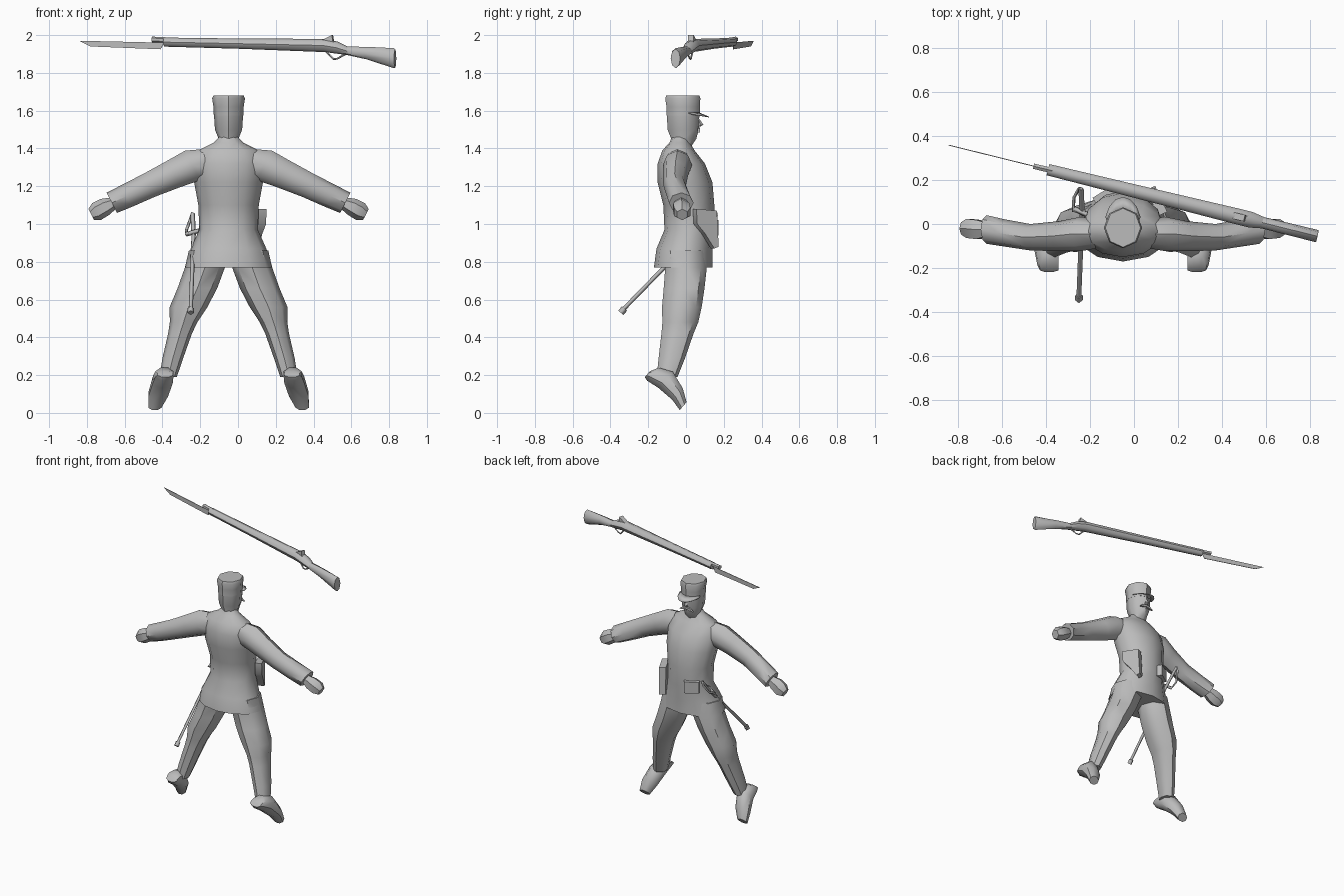
import bpy, bmesh, math
from mathutils import Vector, Matrix

grey = bpy.data.materials.new("plain_grey")
grey.diffuse_color = (0.5, 0.5, 0.5, 1)
BODY_X = -0.05   # centre line of the figure


def finish(name, bm, x=0.0, mirror=False, angle=45):
    bmesh.ops.recalc_face_normals(bm, faces=bm.faces)
    me = bpy.data.meshes.new(name)
    bm.to_mesh(me)
    bm.free()
    me.materials.append(grey)
    for p in me.polygons:
        p.use_smooth = True
    me.set_sharp_from_angle(angle=math.radians(angle))
    ob = bpy.data.objects.new(name, me)
    ob.location.x = x
    bpy.context.collection.objects.link(ob)
    if mirror:
        ob.modifiers.new("mirror", 'MIRROR').use_mirror_merge = False
    return ob


def loft(name, rings, u=(1, 0, 0), v=(0, 1, 0), n=10, turn=0.0, **kw):
    """Skin elliptical rings (x, y, z, radius_u, radius_v), capped at both ends."""
    bm = bmesh.new()
    u, v = Vector(u), Vector(v)
    rows = []
    for x, y, z, ru, rv in rings:
        row = []
        for i in range(n):
            a = math.tau * i / n + turn
            row.append(bm.verts.new(Vector((x, y, z)) + u * ru * math.cos(a) + v * rv * math.sin(a)))
        rows.append(row)
    for a, b in zip(rows, rows[1:]):
        for i in range(n):
            j = (i + 1) % n
            bm.faces.new((a[i], a[j], b[j], b[i]))
    bm.faces.new(rows[0])
    bm.faces.new(rows[-1])
    return finish(name, bm, **kw)


def plate(name, pts, depth, frame, **kw):
    """Extrude a 2D outline (local x, z) by depth along local y, then place it."""
    bm = bmesh.new()
    f = bm.faces.new([bm.verts.new((x, -depth / 2, z)) for x, z in pts])
    r = bmesh.ops.extrude_face_region(bm, geom=[f])
    bmesh.ops.translate(bm, vec=(0, depth, 0),
                        verts=[g for g in r["geom"] if isinstance(g, bmesh.types.BMVert)])
    bm.transform(frame)
    return finish(name, bm, **kw)


def rod(name, path, r, n=5, closed=False):
    cu = bpy.data.curves.new(name, 'CURVE')
    cu.dimensions = '3D'
    cu.bevel_depth = r
    cu.bevel_resolution = 0
    cu.use_fill_caps = True
    sp = cu.splines.new('POLY')
    sp.points.add(len(path) - 1)
    for p, c in zip(sp.points, path):
        p.co = (*c, 1)
    sp.use_cyclic_u = closed
    cu.materials.append(grey)
    ob = bpy.data.objects.new(name, cu)
    bpy.context.collection.objects.link(ob)
    return ob


# Tunic with flared skirt
loft("tunic", [(0, y, z, rx, ry) for z, y, rx, ry in (
    (0.77, -0.015, 0.23, 0.155), (0.87, -0.008, 0.20, 0.148), (0.97, 0.018, 0.155, 0.132),
    (1.10, 0.015, 0.16, 0.135), (1.22, -0.005, 0.182, 0.145), (1.32, -0.025, 0.19, 0.125),
    (1.39, -0.04, 0.16, 0.085), (1.43, -0.033, 0.08, 0.055), (1.46, -0.03, 0.05, 0.045))],
    n=12, x=BODY_X)

# Head, cap, visor, nose and moustache
loft("head", [(0, y, z, rx, ry) for z, y, rx, ry in (
    (1.40, -0.03, 0.055, 0.05), (1.45, -0.012, 0.052, 0.066), (1.50, -0.015, 0.072, 0.083),
    (1.59, -0.015, 0.078, 0.086))], n=8, x=BODY_X)
loft("cap", [(0, -0.015, 1.575, 0.078, 0.088), (0, -0.015, 1.62, 0.08, 0.088),
             (0, -0.017, 1.665, 0.087, 0.093), (0, -0.017, 1.68, 0.08, 0.088)],
     n=8, x=BODY_X)
bm = bmesh.new()
inner, outer = [], []
for i in range(7):
    a = math.radians(20 + 140 * i / 6)
    inner.append(bm.verts.new((0.078 * math.cos(a), -0.015 + 0.085 * math.sin(a), 1.59)))
    outer.append(bm.verts.new((0.085 * math.cos(a), -0.015 + 0.138 * math.sin(a),
                               1.59 - 0.022 * math.sin(a))))
for i in range(6):
    bm.faces.new((inner[i], inner[i + 1], outer[i + 1], outer[i]))
visor = finish("cap_visor", bm, x=BODY_X)
visor.modifiers.new("thickness", 'SOLIDIFY').thickness = 0.004
loft("nose", [(0, 0.066, 1.555, 0.007, 0.006), (0, 0.076, 1.525, 0.014, 0.016),
              (0, 0.066, 1.515, 0.012, 0.008)], n=4, x=BODY_X)
plate("moustache", [(0, 1.51), (0.03, 1.505), (0.055, 1.485), (0.03, 1.488), (0, 1.495)],
      0.012, Matrix.Translation((0, 0.068, 0)), x=BODY_X, mirror=True)

# Sleeves and hands
tilt = math.radians(27)
arm_u = (math.sin(tilt), 0, math.cos(tilt))
loft("sleeve", [(0.09, -0.045, 1.335, 0.07, 0.06), (0.19, -0.045, 1.31, 0.088, 0.078),
                (0.29, -0.055, 1.265, 0.078, 0.068), (0.42, -0.06, 1.205, 0.068, 0.06),
                (0.54, -0.04, 1.148, 0.064, 0.062), (0.618, -0.025, 1.112, 0.06, 0.065)],
     u=arm_u, n=8, x=BODY_X, mirror=True)
loft("hand", [(0.60, -0.025, 1.115, 0.03, 0.03), (0.655, -0.025, 1.09, 0.048, 0.05),
              (0.70, -0.02, 1.065, 0.05, 0.05), (0.727, -0.02, 1.05, 0.033, 0.032)],
     u=arm_u, n=6, x=BODY_X, mirror=True)

# Breeches, lower legs and boots
loft("leg", [(0.11, -0.005, 0.86, 0.10, 0.11), (0.125, 0.0, 0.77, 0.106, 0.11),
             (0.165, -0.01, 0.66, 0.105, 0.108), (0.212, -0.022, 0.56, 0.10, 0.105),
             (0.238, -0.03, 0.48, 0.073, 0.095), (0.257, -0.045, 0.42, 0.063, 0.085),
             (0.295, -0.075, 0.29, 0.055, 0.07), (0.32, -0.10, 0.19, 0.046, 0.055)],
     n=8, x=BODY_X, mirror=True)
loft("boot", [(0.335, -0.205, 0.205, 0.045, 0.022), (0.34, -0.175, 0.205, 0.052, 0.05),
              (0.348, -0.108, 0.175, 0.057, 0.062), (0.372, -0.045, 0.10, 0.056, 0.045),
              (0.39, -0.015, 0.036, 0.038, 0.03)],
     v=(0, 0.66, 0.75), n=8, turn=math.pi / 8, x=BODY_X, mirror=True)

# Holster on one hip, pouch on the belly
plate("holster", [(-0.06, 1.08), (0.06, 1.07), (0.07, 0.88), (0.045, 0.87),
                  (-0.01, 0.95), (-0.055, 1.0)], 0.045,
      Matrix.Translation((0.105, 0.10, 0)) @ Matrix.Rotation(math.radians(115), 4, 'Z'))
plate("belt_pouch", [(-0.05, 0.94), (0.05, 0.94), (0.05, 1.02), (-0.05, 1.02)], 0.04,
      Matrix.Translation((-0.135, 0.128, 0)) @ Matrix.Rotation(math.radians(32), 4, 'Z'))

# Sabre: scabbard, tip, grip and hand guard
rod("scabbard", [(-0.235, 0.06, 0.95), (-0.25, -0.335, 0.545)], 0.011)
rod("scabbard_tip", [(-0.25, -0.325, 0.553), (-0.25, -0.345, 0.53)], 0.018)
rod("sabre_grip", [(-0.235, 0.05, 0.94), (-0.24, 0.16, 1.055)], 0.012)
rod("sabre_guard", [(-0.22, 0.055, 0.96), (-0.275, 0.06, 0.945), (-0.272, 0.12, 0.97),
                    (-0.25, 0.16, 1.03), (-0.24, 0.16, 1.06)], 0.008)
rod("sabre_crossguard", [(-0.205, 0.04, 0.965), (-0.275, 0.07, 0.945)], 0.012)

# Rifle: built along local x, then swung onto its diagonal line
swing = (Matrix.Translation((0, 0.15, 0)) @ Matrix.Rotation(-math.atan(0.247), 4, 'Z')
         @ Matrix.Scale(math.hypot(1, 0.247), 4, (1, 0, 0)))


def gun_loft(name, rings, n=8):
    ob = loft(name, [(x, 0, z, rz, ry) for x, z, rz, ry in rings],
              u=(0, 0, 1), v=(0, 1, 0), n=n)
    ob.data.transform(swing)


gun_loft("barrel_tip", [(-0.455, 1.977, 0.015, 0.014), (-0.37, 1.973, 0.015, 0.014)], 6)
gun_loft("forestock", [(-0.39, 1.963, 0.024, 0.026), (0.0, 1.955, 0.027, 0.03),
                       (0.46, 1.945, 0.035, 0.036), (0.53, 1.933, 0.032, 0.036),
                       (0.585, 1.915, 0.022, 0.026)])
gun_loft("butt", [(0.575, 1.917, 0.022, 0.026), (0.68, 1.905, 0.033, 0.027),
                  (0.825, 1.878, 0.053, 0.028), (0.832, 1.876, 0.05, 0.026)])
plate("rifle_bolt", [(0.45, 1.975), (0.50, 2.0), (0.505, 1.97), (0.55, 1.94), (0.47, 1.94)],
      0.03, swing)
guard = [(0.465, 1.915), (0.505, 1.873), (0.525, 1.875), (0.57, 1.90)]
rod("trigger_guard", [tuple(swing @ Vector((x, 0, z))) for x, z in guard], 0.005)
plate("bayonet", [(-0.84, 1.97), (-0.78, 1.94), (-0.41, 1.925), (-0.39, 1.96)], 0.004, swing)
